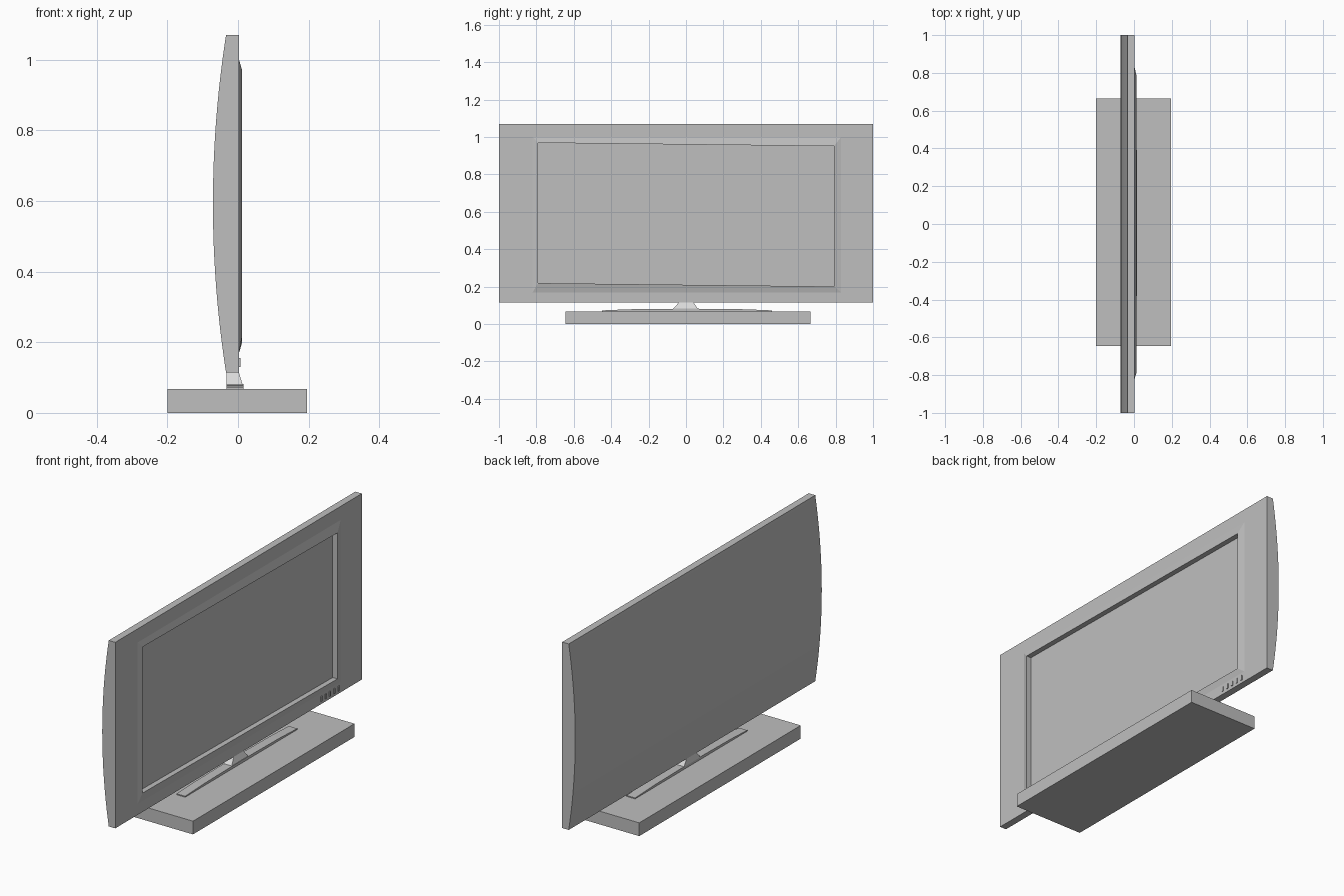
import bpy, bmesh, math

old = bpy.data.objects.get("Cube")
if old:
    bpy.data.objects.remove(old, do_unlink=True)


def material(name, value):
    m = bpy.data.materials.new(name)
    m.use_nodes = True
    colour = (value, value, value, 1)
    m.diffuse_color = colour
    m.node_tree.nodes["Principled BSDF"].inputs["Base Color"].default_value = colour
    return m


GREY = material("mid grey", 0.52)
PALE = material("pale grey", 0.72)


def finish(bm, name, mat):
    bmesh.ops.recalc_face_normals(bm, faces=bm.faces)
    mesh = bpy.data.meshes.new(name)
    bm.to_mesh(mesh)
    bm.free()
    mesh.materials.append(mat)
    obj = bpy.data.objects.new(name, mesh)
    bpy.context.collection.objects.link(obj)
    return obj


def bridge(bm, a, b):
    """Quads between two closed loops of equal length."""
    for i in range(len(a)):
        j = (i + 1) % len(a)
        bm.faces.new((a[i], a[j], b[j], b[i]))


def block(name, x, y, z, mat, top_x=None, top_y=None):
    """Box, or a frustum when the top has its own ranges."""
    bm = bmesh.new()
    loops = []
    for (x0, x1), (y0, y1), h in ((x, y, z[0]), (top_x or x, top_y or y, z[1])):
        loops.append([bm.verts.new((px, py, h))
                      for px, py in ((x0, y0), (x1, y0), (x1, y1), (x0, y1))])
        bm.faces.new(loops[-1])
    bridge(bm, *loops)
    return finish(bm, name, mat)


# Display: bowed back, flat front, raised bevelled frame and recessed screen
FRONT, BOTTOM, TOP, STEPS = 0.003, 0.115, 1.07, 24
bm = bmesh.new()
profile = [(FRONT, BOTTOM)]
for i in range(STEPS + 1):
    t = i / STEPS
    bow = 1 - (2 * t - 1) ** 2
    profile.append((-0.034 - 0.037 * bow, BOTTOM + t * (TOP - BOTTOM)))
profile.append((FRONT, TOP))
ends = [[bm.verts.new((x, y, z)) for x, z in profile] for y in (-1, 1)]
for end in ends:
    bm.faces.new(end)
for i in range(len(profile) - 1):
    bm.faces.new((ends[0][i], ends[0][i + 1], ends[1][i + 1], ends[1][i]))


def ring(x, y0, y1, z0, z1, skew=0):
    return [bm.verts.new((x, y, z)) for y, z in
            ((y0, z0 + skew), (y1, z0 - skew), (y1, z1 - skew), (y0, z1 + skew))]


outline = [ends[0][0], ends[1][0], ends[1][-1], ends[0][-1]]
frame_foot = ring(FRONT, -0.82, 0.83, 0.17, 1.0)
frame_edge = ring(0.012, -0.79, 0.79, 0.21, 0.96, 0.009)
screen = ring(-0.015, -0.79, 0.79, 0.21, 0.96, 0.009)
for a, b in ((outline, frame_foot), (frame_foot, frame_edge), (frame_edge, screen)):
    bridge(bm, a, b)
bm.faces.new(screen)
display = finish(bm, "display", GREY)
bpy.context.view_layer.objects.active = display
display.select_set(True)
bpy.ops.object.shade_smooth_by_angle(angle=math.radians(12))
display.select_set(False)

# Row of control buttons under the screen
for i in range(5):
    y = 0.67 + i * 0.035
    block(f"button_{i + 1}", (0, 0.007), (y - 0.005, y + 0.005), (0.13, 0.155), GREY)

# Neck flaring down to a thin tapered foot plate
block("neck", (-0.033, 0.013), (-0.07, 0.065), (0.08, 0.117), PALE,
      top_x=(-0.033, 0.002), top_y=(-0.037, 0.04))
bm = bmesh.new()
sides = [[bm.verts.new((x, y, z)) for y, z in
          ((-0.45, 0.066), (0.46, 0.066), (0.46, 0.073), (0.32, 0.079),
           (0.06, 0.082), (-0.06, 0.082), (-0.31, 0.079), (-0.45, 0.073))]
         for x in (-0.033, 0.015)]
for side in sides:
    bm.faces.new(side)
bridge(bm, *sides)
finish(bm, "foot_plate", GREY)

# Slab base
block("base", (-0.2, 0.196), (-0.645, 0.665), (0, 0.068), GREY)
